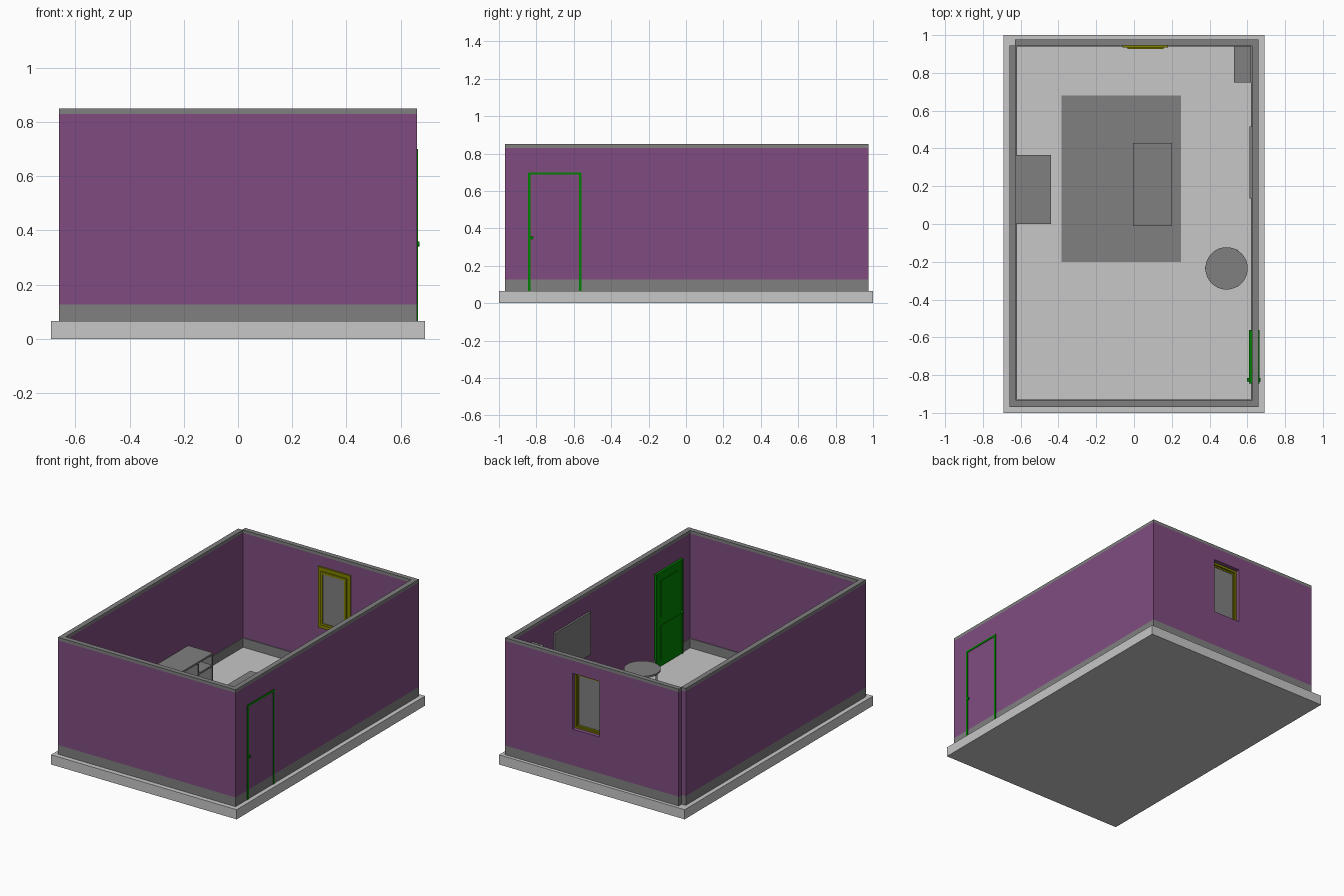
import bpy
import bmesh
import math
from mathutils import Vector

default = bpy.data.objects.get("Cube")
if default:
    bpy.data.objects.remove(default, do_unlink=True)


def material(name, r, g, b):
    mat = bpy.data.materials.new(name)
    mat.use_nodes = True
    mat.diffuse_color = (r, g, b, 1)
    shader = next(n for n in mat.node_tree.nodes if n.type == 'BSDF_PRINCIPLED')
    shader.inputs["Base Color"].default_value = (r, g, b, 1)
    return mat


PURPLE = material("purple paint", .214, .073, .214)
GREY = material("mid grey", .214, .214, .214)
PALE = material("pale grey", .57, .57, .57)
GREEN = material("door green", 0, .214, 0)
OLIVE = material("window olive", .214, .214, 0)


def add_box(bm, low, high):
    low, high = Vector(low), Vector(high)
    verts = bmesh.ops.create_cube(bm, size=1)["verts"]
    bmesh.ops.scale(bm, vec=high - low, verts=verts)
    bmesh.ops.translate(bm, vec=(low + high) / 2, verts=verts)


def finish(name, bm, *mats):
    mesh = bpy.data.meshes.new(name)
    bm.to_mesh(mesh)
    bm.free()
    for mat in mats:
        mesh.materials.append(mat)
    obj = bpy.data.objects.new(name, mesh)
    bpy.context.collection.objects.link(obj)
    return obj


def boxes(name, mat, *parts):
    """One object made of boxes, each given as (low corner, high corner)."""
    bm = bmesh.new()
    for low, high in parts:
        add_box(bm, low, high)
    return finish(name, bm, mat)


def cylinder(name, mat, centre, radius, depth, sides, axis='Z'):
    turn = (0, math.pi / 2, 0) if axis == 'X' else (0, 0, 0)
    bpy.ops.mesh.primitive_cylinder_add(vertices=sides, radius=radius, depth=depth,
                                        location=centre, rotation=turn)
    obj = bpy.context.object
    obj.name = name
    obj.data.materials.append(mat)
    bpy.ops.object.shade_smooth_by_angle()
    return obj


FLOOR, SKIRT, BAND, TOP = .065, .127, .83, .85
IN_X, OUT_X = .625, .66
IN_Y = .94


def wall(name, x0, x1, y0, y1):
    """Wall slab with a grey foot band and a grey top band."""
    bm = bmesh.new()
    add_box(bm, (x0, y0, FLOOR), (x1, y1, TOP))
    for z in (SKIRT, BAND):
        bmesh.ops.bisect_plane(bm, geom=bm.verts[:] + bm.edges[:] + bm.faces[:],
                               plane_co=(0, 0, z), plane_no=(0, 0, 1))
    for face in bm.faces:
        face.material_index = 0 if SKIRT < face.calc_center_median().z < BAND else 1
    return finish(name, bm, PURPLE, GREY)


# Base slab and walls
boxes("base_slab", PALE, ((-.69, -1, 0), (.69, 1, FLOOR)))
wall("front_wall", -IN_X, IN_X, -.968, -.935)
wall("left_wall", IN_X, OUT_X, -.968, .945)
wall("right_wall", -OUT_X, -IN_X, -.968, .945)
back_wall = wall("back_wall", -.63, OUT_X, .945, .977)

# Window opening
cutter = boxes("window_cutter", PURPLE, ((-.04, .9, .37), (.16, 1.1, .745)))
cutter.hide_render = True
cutter.display_type = 'WIRE'
cutter.hide_set(True)
cut = back_wall.modifiers.new("window_opening", 'BOOLEAN')
cut.operation = 'DIFFERENCE'
cut.solver = 'EXACT'
cut.object = cutter

# Inner skirting
boxes("inner_skirting", GREY,
      ((-IN_X, -.935, FLOOR), (IN_X, -.93, SKIRT)),
      ((-IN_X, IN_Y, FLOOR), (IN_X, .945, SKIRT)),
      ((-IN_X, -.93, FLOOR), (-.62, IN_Y, SKIRT)),
      ((.62, -.93, FLOOR), (IN_X, IN_Y, SKIRT)))


def frame_parts(x0, x1, y0, y1, z0, z1, w):
    """Four rails around a rectangle that faces along y."""
    return (((x0, y0, z0), (x0 + w, y1, z1)), ((x1 - w, y0, z0), (x1, y1, z1)),
            ((x0 + w, y0, z0), (x1 - w, y1, z0 + w)),
            ((x0 + w, y0, z1 - w), (x1 - w, y1, z1)))


# Window: fixed frame, sash and glass
boxes("window_frame", OLIVE, *frame_parts(-.06, .18, .935, .95, .35, .76, .03))
boxes("window_sash", OLIVE, *frame_parts(-.035, .155, .927, .94, .375, .735, .015))
boxes("window_glass", GREY, ((-.025, .931, .385), (.145, .937, .725)))

# Door: leaf inside, casing through the wall, panels and knobs
D0, D1, DTOP = -.845, -.56, .70
boxes("door_leaf", GREEN, ((.614, D0, FLOOR), (IN_X, D1, DTOP)))
casing = []
for y in (D0, D1 - .013):
    casing.append(((.61, y, FLOOR), (.664, y + .013, DTOP)))
casing.append(((.61, D0 + .013, DTOP - .013), (.664, D1 - .013, DTOP)))
boxes("door_casing", GREEN, *casing)
boxes("door_panels", GREEN, *[((.611, D0 + .045, z0), (.615, D1 - .045, z1))
                              for z0, z1 in ((.11, .34), (.40, .64))])
for name, x in (("inner_knob", .606), ("outer_knob", .662)):
    cylinder(name, GREEN, (x, -.825, .35), .009, .014, 16, 'X')

# Rug
boxes("rug", GREY, ((-.385, -.2, FLOOR), (.25, .68, FLOOR + .004)))

# Low table
legs = [((x, y, FLOOR), (x + .015, y + .015, .185))
        for x in (0, .18) for y in (-.005, .41)]
boxes("low_table", GREY, ((-.005, -.01, .185), (.2, .43, .2)), *legs)

# Desk with a side shelf, against the right wall
B, F, PANEL = -.62, -.44, .012
uprights = [((B, y, FLOOR), (F, y + PANEL, .283)) for y in (0, .205, .353)]
shelves = [((B, .217, z), (F, .353, z + PANEL)) for z in (.075, .205)]
boxes("desk", GREY, ((-IN_X, 0, .283), (F, .365, .295)), *uprights, *shelves)

# Tall bookcase in the back left corner, open towards the room
sides = [((.53, y, FLOOR), (.62, y + PANEL, .75)) for y in (.75, .928)]
boards = [((.53, .762, FLOOR + i * .1345), (.61, .928, FLOOR + i * .1345 + PANEL))
          for i in range(6)]
boxes("bookcase", GREY, *sides, *boards,
      ((.61, .762, FLOOR), (.62, .928, .75)))

# Round table on three legs
cx, cy = .49, -.235
cylinder("round_table_top", GREY, (cx, cy, .22), .112, .012, 48)
for i in range(3):
    a = math.radians(60 + 120 * i)
    spot = (cx + .107 * math.cos(a), cy + .107 * math.sin(a), .14)
    cylinder("round_table_leg", GREY, spot, .007, .15, 16)

# Flat screen on the left wall
boxes("wall_screen", GREY, ((.612, .135, .43), (IN_X, .515, .715)))
